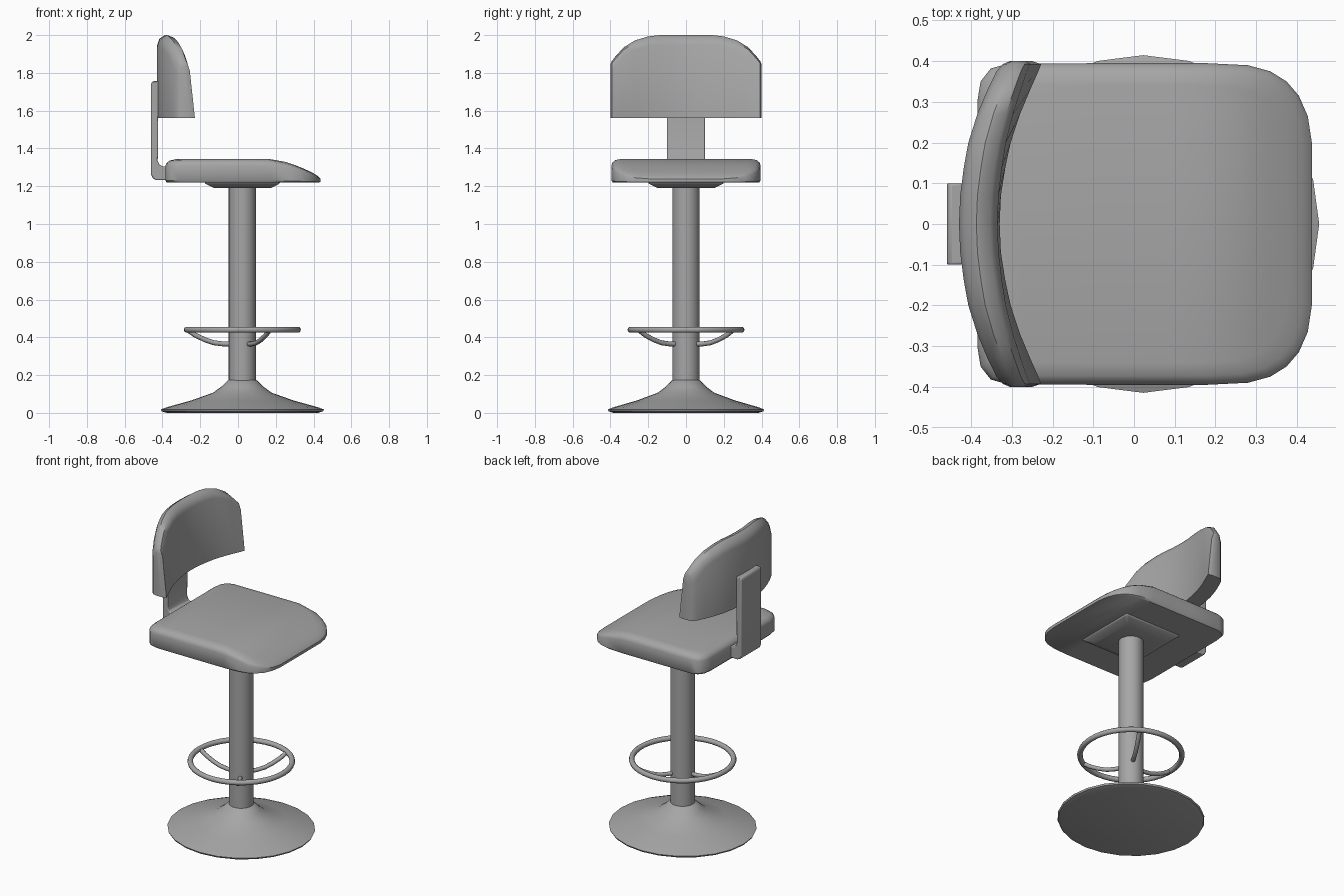
import bpy, bmesh
from math import sin, cos, pi, radians

cube = bpy.data.objects.get("Cube")
if cube:
    bpy.data.objects.remove(cube, do_unlink=True)

AXIS = 0.023  # x of the column centre line

grey = bpy.data.materials.new("plain_grey")
grey.use_nodes = True
grey.diffuse_color = (0.38, 0.38, 0.38, 1)
grey.node_tree.nodes["Principled BSDF"].inputs["Base Color"].default_value = (0.38, 0.38, 0.38, 1)


def finish(obj, angle=35):
    """Give an object the material and smooth shading."""
    obj.data.materials.append(grey)
    bpy.ops.object.select_all(action='DESELECT')
    obj.select_set(True)
    bpy.context.view_layer.objects.active = obj
    bpy.ops.object.shade_smooth_by_angle(angle=radians(angle))
    return obj


def loft(name, rings, strip_caps=False, bevel=0, angle=35):
    """Skin a list of closed rings and cap both ends."""
    bm = bmesh.new()
    loops = [[bm.verts.new(p) for p in ring] for ring in rings]
    n = len(loops[0])
    for a, b in zip(loops, loops[1:]):
        for i in range(n):
            j = (i + 1) % n
            bm.faces.new((a[i], a[j], b[j], b[i]))
    for loop in (loops[0], loops[-1]):
        if strip_caps:
            for i in range(n // 2 - 1):
                bm.faces.new((loop[i], loop[i + 1], loop[n - 2 - i], loop[n - 1 - i]))
        else:
            bm.faces.new(loop)
    bmesh.ops.recalc_face_normals(bm, faces=bm.faces)
    mesh = bpy.data.meshes.new(name)
    bm.to_mesh(mesh)
    bm.free()
    obj = bpy.data.objects.new(name, mesh)
    bpy.context.collection.objects.link(obj)
    if bevel:
        mod = obj.modifiers.new("soft_edges", 'BEVEL')
        mod.width, mod.segments = bevel, 2
    return finish(obj, angle)


def lathe(name, profile, sides=24, squash=1.0):
    """Turn a (radius, height) profile about the column axis."""
    turns = [2 * pi * i / sides for i in range(sides)]
    return loft(name, [[(AXIS + r * cos(t), squash * r * sin(t), z) for t in turns]
                       for r, z in profile])


def ramp(x, points):
    """Piecewise linear height."""
    for (x0, z0), (x1, z1) in zip(points, points[1:]):
        if x <= x1:
            return z0 + (z1 - z0) * max(0, x - x0) / (x1 - x0)
    return points[-1][1]


# Flared foot and column
lathe("base", [(0.40, 0), (0.427, 0.008), (0.432, 0.018), (0.40, 0.03), (0.27, 0.066),
               (0.155, 0.107), (0.11, 0.14), (0.078, 0.172), (0.06, 0.176)], squash=0.96)
lathe("column", [(0.072, 0.15), (0.072, 1.2)])

# Foot ring with three curved spokes
bpy.ops.mesh.primitive_torus_add(location=(AXIS, 0, 0.44), major_radius=0.294,
                                 minor_radius=0.016, major_segments=48, minor_segments=10)
ring = bpy.context.object
ring.name = "foot_ring"
finish(ring, 60)

for label, degrees in (("back", 180), ("left", 60), ("right", -60)):
    t = radians(degrees)
    curve = bpy.data.curves.new(label + "_spoke", 'CURVE')
    curve.dimensions = '3D'
    curve.bevel_depth, curve.bevel_resolution = 0.013, 2
    curve.use_fill_caps = True
    spline = curve.splines.new('POLY')
    path = [(0.288, 0.438), (0.25, 0.412), (0.2, 0.388), (0.15, 0.371), (0.1, 0.365), (0.06, 0.365)]
    spline.points.add(len(path) - 1)
    for k, (r, z) in enumerate(path):
        spline.points[k].co = (AXIS + r * cos(t), r * sin(t), z, 1)
    spoke = bpy.data.objects.new(label + "_spoke", curve)
    bpy.context.collection.objects.link(spoke)
    bpy.ops.object.select_all(action='DESELECT')
    spoke.select_set(True)
    bpy.context.view_layer.objects.active = spoke
    bpy.ops.object.convert(target='MESH')
    finish(bpy.context.object, 60)

# Tapered plate under the seat
plate = [[(AXIS + sx * w, sy * w, z) for sx, sy in ((-1, -1), (1, -1), (1, 1), (-1, 1))]
         for w, z in ((0.15, 1.19), (0.2, 1.215), (0.2, 1.23))]
loft("seat_plate", plate, bevel=0.008)

# Seat cushion: rounded outline, top falling away towards the front
half = [(-0.385, 0.30), (-0.377, 0.35), (-0.352, 0.382), (-0.31, 0.394), (-0.1, 0.395),
        (0.1, 0.395), (0.18, 0.395), (0.28, 0.39), (0.335, 0.375), (0.375, 0.35),
        (0.405, 0.315), (0.427, 0.265), (0.437, 0.2)]
outline = half + [(x, -y) for x, y in reversed(half)]
top = [(-0.39, 1.34), (-0.3, 1.345), (0.17, 1.345), (0.23, 1.335),
       (0.3, 1.313), (0.36, 1.288), (0.415, 1.262), (0.44, 1.245)]
seat_rings = []
for inset, f in ((0.008, 0), (0, 0.08), (0, 0.72), (0.006, 0.85), (0.022, 0.95), (0.055, 1)):
    s = 1 - inset / 0.4
    seat_rings.append([(0.026 + (x - 0.026) * s, y * s,
                        1.22 + f * (ramp(0.026 + (x - 0.026) * s, top) - 1.22))
                       for x, y in outline])
loft("seat", seat_rings, strip_caps=True, angle=40)

# Curved backrest: stations of (y, rear x, front x, top height), mirrored
stations = [(0, -0.43, -0.33, 2.0), (0.07, -0.427, -0.327, 2.0), (0.14, -0.418, -0.316, 2.0),
            (0.2, -0.407, -0.303, 1.993), (0.27, -0.385, -0.28, 1.972),
            (0.33, -0.36, -0.255, 1.935), (0.375, -0.338, -0.235, 1.885),
            (0.393, -0.322, -0.228, 1.862), (0.4, -0.305, -0.25, 1.845)]
stations = [(-y, b, f, h) for y, b, f, h in reversed(stations[1:])] + stations
rest_rings = []
for y, rear, front, h in stations:
    d = (front - rear) * (0.95 - 0.25 * (y / 0.4) ** 2)
    rim = [(0, 0.06), (0.14, 0.02), (0.45, 0), (0.8, 0.012), (1, 0.05)]
    rest_rings.append([(rear, y, 1.56)] + [(rear + d * w, y, h - drop) for w, drop in rim]
                      + [(front, y, 1.56)])
loft("backrest", rest_rings, angle=50)

# Bent strap joining seat and backrest
bend = [(-0.3, 1.232), (-0.43, 1.232), (-0.45, 1.24), (-0.46, 1.262), (-0.46, 1.745),
        (-0.452, 1.756), (-0.42, 1.756), (-0.425, 1.335), (-0.415, 1.312), (-0.395, 1.305), (-0.3, 1.305)]
loft("back_strap", [[(x, y, z) for x, z in bend] for y in (-0.1, 0.1)], bevel=0.005)
